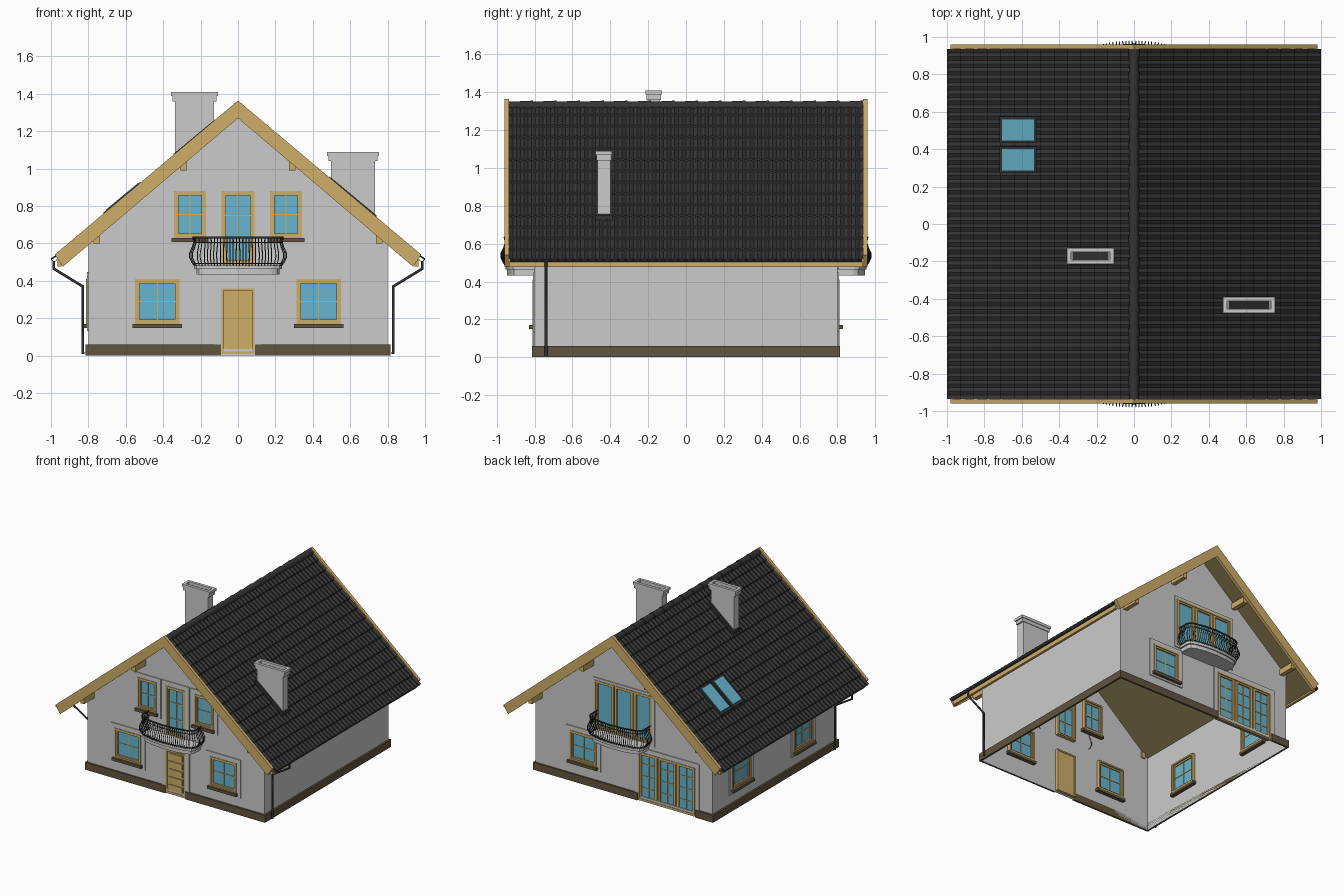
import bpy, bmesh, math
from mathutils import Matrix

if "Cube" in bpy.data.objects:
    bpy.data.objects.remove(bpy.data.objects["Cube"])


def material(name, r, g, b):
    m = bpy.data.materials.new(name)
    m.diffuse_color = (r, g, b, 1)
    m.use_nodes = True
    m.node_tree.nodes["Principled BSDF"].inputs["Base Color"].default_value = m.diffuse_color
    return m


WOOD = material("wood", .62, .42, .14)
SOFFIT = material("soffit", .22, .17, .07)
BASE = material("dark_brown", .12, .09, .05)
BLACK = material("black", .035, .035, .035)
GLASS = material("glass", .14, .46, .62)


def finish(name, bm, mat=None):
    bmesh.ops.recalc_face_normals(bm, faces=bm.faces)
    me = bpy.data.meshes.new(name)
    bm.to_mesh(me)
    bm.free()
    ob = bpy.data.objects.new(name, me)
    bpy.context.collection.objects.link(ob)
    if mat:
        me.materials.append(mat)
    return ob


def box(bm, x0, x1, y0, y1, z0, z1):
    size = Matrix.Diagonal((abs(x1 - x0), abs(y1 - y0), abs(z1 - z0), 1))
    mid = Matrix.Translation(((x0 + x1) / 2, (y0 + y1) / 2, (z0 + z1) / 2))
    bmesh.ops.create_cube(bm, size=1, matrix=mid @ size)


def prism(bm, pts, place, a, b):
    """Extrude a 2D outline from a to b; place maps (p, q, depth) to 3D."""
    lo = [bm.verts.new(place(p, q, a)) for p, q in pts]
    hi = [bm.verts.new(place(p, q, b)) for p, q in pts]
    bm.faces.new(lo)
    bm.faces.new(hi)
    for i in range(len(pts)):
        j = (i + 1) % len(pts)
        bm.faces.new((lo[i], lo[j], hi[j], hi[i]))


def along_y(p, q, d):
    return (p, d, q)


def tubes(name, paths, radius, mat):
    cu = bpy.data.curves.new(name, 'CURVE')
    cu.dimensions = '3D'
    cu.bevel_depth = radius
    cu.bevel_resolution = 1
    cu.use_fill_caps = True
    for path in paths:
        s = cu.splines.new('POLY')
        s.points.add(len(path) - 1)
        for pt, co in zip(s.points, path):
            pt.co = (*co, 1)
    ob = bpy.data.objects.new(name, cu)
    bpy.context.collection.objects.link(ob)
    cu.materials.append(mat)


# Wall frames: u runs along the wall, d points outward
SIDES = {'front': lambda u, d, z: (u, -.8 - d, z), 'back': lambda u, d, z: (u, .8 + d, z),
         'left': lambda u, d, z: (-.8 - d, u, z), 'right': lambda u, d, z: (.8 + d, u, z)}
holes = {k: [] for k in SIDES}


def wbox(bm, side, u0, u1, d0, d1, z0, z1):
    a, b = SIDES[side](u0, d0, z0), SIDES[side](u1, d1, z1)
    box(bm, a[0], b[0], a[1], b[1], a[2], b[2])


def wring(bm, side, u0, u1, d0, d1, z0, z1, t):
    wbox(bm, side, u0, u0 + t, d0, d1, z0, z1)
    wbox(bm, side, u1 - t, u1, d0, d1, z0, z1)
    wbox(bm, side, u0 + t, u1 - t, d0, d1, z0, z0 + t)
    wbox(bm, side, u0 + t, u1 - t, d0, d1, z1 - t, z1)


def surround(name, side, u0, u1, z0, z1, t=.037):
    bm = bmesh.new()
    wring(bm, side, u0 - t, u1 + t, 0, .008, max(z0 - t, .002), z1 + t, t)
    finish(name + "_surround", bm)
    holes[side].append((u0, u1, z0, z1))


def window(name, side, u0, u1, z0, z1, cols=2, rows=2, leaves=1, sill=True, trim=.037):
    surround(name, side, u0, u1, z0, z1, trim)
    bm = bmesh.new()
    wring(bm, side, u0, u1, -.03, .012, z0, z1, .012)
    w = (u1 - u0) / leaves
    for k in range(leaves):
        a, b = u0 + k * w, u0 + (k + 1) * w
        wring(bm, side, a + .004, b - .004, -.018, .006, z0 + .004, z1 - .004, .02)
        for i in range(1, cols):
            c = a + w * i / cols
            wbox(bm, side, c - .003, c + .003, -.014, -.002, z0 + .02, z1 - .02)
        for i in range(1, rows):
            c = z0 + (z1 - z0) * i / rows
            wbox(bm, side, a + .02, b - .02, -.014, -.002, c - .003, c + .003)
    finish(name + "_frame", bm, WOOD)
    bm = bmesh.new()
    wbox(bm, side, u0 + .01, u1 - .01, -.01, -.006, z0 + .01, z1 - .01)
    finish(name + "_glass", bm, GLASS)
    if sill:
        bm = bmesh.new()
        wbox(bm, side, u0 - .013, u1 + .013, -.03, .03, z0 - .022, z0)
        finish(name + "_sill", bm, BASE)


# Windows and glazed doors
for s, n in ((-1, "left"), (1, "right")):
    lo, up = sorted((s * .55, s * .312)), sorted((s * .342, s * .171))
    window("front_lower_window_" + n, 'front', *lo, .17, .41)
    window("front_upper_window_" + n, 'front', *up, .63, .88)
window("front_balcony_door", 'front', -.087, .087, .487, .88, 2, 3, sill=False)
window("back_lower_window", 'back', .245, .485, .17, .41)
window("back_balcony_doors", 'back', -.26, .26, .487, .88, 1, 1, 3, False, .02)
window("back_terrace_doors", 'back', -.645, -.136, .01, .4, 2, 4, 3, False)
window("side_window_a", 'left', -.49, -.25, .17, .41)
window("side_window_b", 'left', .31, .55, .17, .41)

# Front door with five raised panels
surround("front_door", 'front', -.087, .087, .01, .36)
bm = bmesh.new()
wbox(bm, 'front', -.087, .087, -.02, .002, .01, .36)
wring(bm, 'front', -.087, .087, -.025, .012, .01, .36, .012)
for i in range(5):
    z = .035 + i * .064
    wbox(bm, 'front', -.062, .062, .002, .009, z, z + .044)
finish("front_door", bm, WOOD)

# Walls with openings
GABLE = [(-.8, 0), (.8, 0), (.8, .63), (0, 1.3), (-.8, .63)]
SIDEWALL = [(-.8, 0), (.8, 0), (.8, .63), (-.8, .63)]
for side, place in SIDES.items():
    bm = bmesh.new()
    loops = [GABLE if side in ('front', 'back') else SIDEWALL]
    loops += [[(a, c), (b, c), (b, d), (a, d)] for a, b, c, d in holes[side]]
    for loop in loops:
        vs = [bm.verts.new(place(u, 0, z)) for u, z in loop]
        for i in range(len(vs)):
            bm.edges.new((vs[i], vs[(i + 1) % len(vs)]))
    bmesh.ops.triangle_fill(bm, use_beauty=True, edges=bm.edges[:])
    finish(side + "_wall", bm)

# Plinth, broken at the doors
bm = bmesh.new()
for side, runs in (('front', [(-.815, -.09), (.09, .815)]), ('back', [(-.815, -.65), (-.13, .815)]),
                   ('left', [(-.8, .8)]), ('right', [(-.8, .8)])):
    for a, b in runs:
        wbox(bm, side, a, b, 0, .015, 0, .06)
finish("plinth", bm, BASE)

# Roof deck, barge boards, fascias and purlin ends
bm = bmesh.new()
prism(bm, [(0, 1.325), (.95, .53), (.95, .487), (0, 1.285), (-.95, .487), (-.95, .53)], along_y, -.935, .935)
finish("roof_deck", bm, SOFFIT)
bm = bmesh.new()
for s in (-1, 1):
    prism(bm, [(0, 1.364), (.98, .54), (.936, .476), (0, 1.27), (-.936, .476), (-.98, .54)],
          along_y, s * .935, s * .96)
finish("barge_boards", bm, WOOD)
bm = bmesh.new()
for s in (-1, 1):
    box(bm, s * .945, s * .965, -.935, .935, .478, .522)
finish("eave_fascias", bm, WOOD)
bm = bmesh.new()
for sy in (-1, 1):
    for x, z in ((.29, 1.007), (.755, .617)):
        for s in (-1, 1):
            box(bm, s * x - .017, s * x + .017, sy * .79, sy * .935, z - .017, z + .03)
finish("purlin_ends", bm, WOOD)


def roof_z(x):
    return 1.335 - .83 * abs(x)


# Corrugated, stepped roof tiles
ROWS, WAVES = 14, 47
bm = bmesh.new()
for s in (-1, 1):
    prev = None
    for r in range(ROWS):
        for x, h in ((r / ROWS, 0), ((r + 1) / ROWS, .01)):
            line = []
            for j in range(WAVES * 4 + 1):
                wave = .005 * math.cos(j * math.pi / 2)
                line.append(bm.verts.new((s * x, -.935 + 1.87 * j / (WAVES * 4), roof_z(x) + h + wave)))
            if prev:
                for j in range(WAVES * 4):
                    bm.faces.new((prev[j], prev[j + 1], line[j + 1], line[j]))
            prev = line
finish("roof_tiles", bm, BLACK)

# Overlapping ridge caps
bm = bmesh.new()
for i in range(15):
    m = Matrix.Translation((0, -.935 + (i + .5) * 1.87 / 15, 1.326)) @ Matrix.Rotation(math.pi / 2, 4, 'X')
    bmesh.ops.create_cone(bm, cap_ends=True, segments=12, radius1=.03, radius2=.024, depth=.128, matrix=m)
finish("ridge_caps", bm, BLACK)


def slope_slab(bm, x0, x1, y0, y1, h0, h1):
    prism(bm, [(x0, roof_z(x0) + h0), (x1, roof_z(x1) + h0), (x1, roof_z(x1) + h1), (x0, roof_z(x0) + h1)],
          along_y, y0, y1)


def tube_ring(bm, x0, x1, y0, y1, z0, z1, t):
    box(bm, x0, x0 + t, y0, y1, z0, z1)
    box(bm, x1 - t, x1, y0, y1, z0, z1)
    box(bm, x0 + t, x1 - t, y0, y0 + t, z0, z1)
    box(bm, x0 + t, x1 - t, y1 - t, y1, z0, z1)


# Hollow chimneys with stepped caps and flashing
for n, x0, x1, y0, y1, z0, top in (("left", -.337, -.128, -.204, -.138, 1.0, 1.41),
                                   ("right", .497, .733, -.467, -.4, .7, 1.09)):
    bm = bmesh.new()
    tube_ring(bm, x0, x1, y0, y1, z0, top - .05, .012)
    tube_ring(bm, x0 - .012, x1 + .012, y0 - .005, y1 + .005, top - .05, top - .022, .018)
    tube_ring(bm, x0 - .021, x1 + .021, y0 - .01, y1 + .01, top - .022, top, .022)
    finish("chimney_" + n, bm)
    bm = bmesh.new()
    slope_slab(bm, x0 - .008, x1 + .008, y0 - .012, y1 + .012, -.01, .03)
    finish("chimney_flashing_" + n, bm, BLACK)

# Roof windows
frame, glass = bmesh.new(), bmesh.new()
for y0, y1 in ((.287, .4), (.447, .56)):
    slope_slab(frame, -.72, -.52, y0 - .015, y1 + .015, -.01, .028)
    slope_slab(glass, -.705, -.535, y0, y1, .02, .032)
finish("skylight_frames", frame, BLACK)
finish("skylight_glass", glass, GLASS)

# Gutters and downpipes
bm = bmesh.new()
arc = [math.pi + math.pi * i / 8 for i in range(9)]
for s in (-1, 1):
    pts = [(s * .983 + .016 * math.cos(a), .518 + .016 * math.sin(a)) for a in arc]
    pts += [(s * .983 + .013 * math.cos(a), .518 + .013 * math.sin(a)) for a in reversed(arc)]
    prism(bm, pts, along_y, -.93, .93)
finish("gutters", bm, BLACK)
tubes("downpipes", [[(s * .985, -.74, .505), (s * .985, -.74, .465), (s * .83, -.74, .37),
                     (s * .83, -.74, .01)] for s in (-1, 1)], .008, BLACK)

# Balconies: bowed slab, bellied balusters and handrail
half = [(.235, 0), (.235, .09), (.222, .115), (.19, .13), (.1, .148)]
edge = half + [(0, .154)] + [(-u, d) for u, d in reversed(half)]


def sample(path, n):
    """Evenly spaced points and outward normals along a 2D polyline."""
    segs = [(a, b, math.dist(a, b)) for a, b in zip(path, path[1:])]
    total = sum(s[2] for s in segs)
    for i in range(n):
        t = total * i / (n - 1)
        for a, b, l in segs:
            if t <= l + 1e-6:
                break
            t -= l
        f = t / l
        dx, dy = (b[0] - a[0]) / l, (b[1] - a[1]) / l
        yield a[0] + (b[0] - a[0]) * f, a[1] + (b[1] - a[1]) * f, dy, -dx


BELLY = [(.482, 0), (.5, .012), (.525, .025), (.55, .024), (.58, .01), (.605, .003), (.632, .006)]
for side in ('front', 'back'):
    place = SIDES[side]
    bm = bmesh.new()
    flat = lambda p, q, d: place(p, q, d)
    prism(bm, edge, flat, .463, .485)
    prism(bm, [(u * .94, d * .94) for u, d in edge], flat, .433, .463)
    finish(side + "_balcony_slab", bm)
    bars = [[place(u + nu * o, d + nd * o, z) for z, o in BELLY] for u, d, nu, nd in sample(edge, 42)]
    tubes(side + "_balusters", bars, .0028, BLACK)
    tubes(side + "_rails", [[place(u, d, z) for u, d in edge] for z in (.492, .605)], .003, BLACK)
    tubes(side + "_handrail", [[place(u * 1.02, d * 1.03, .633) for u, d in edge]], .006, BLACK)
